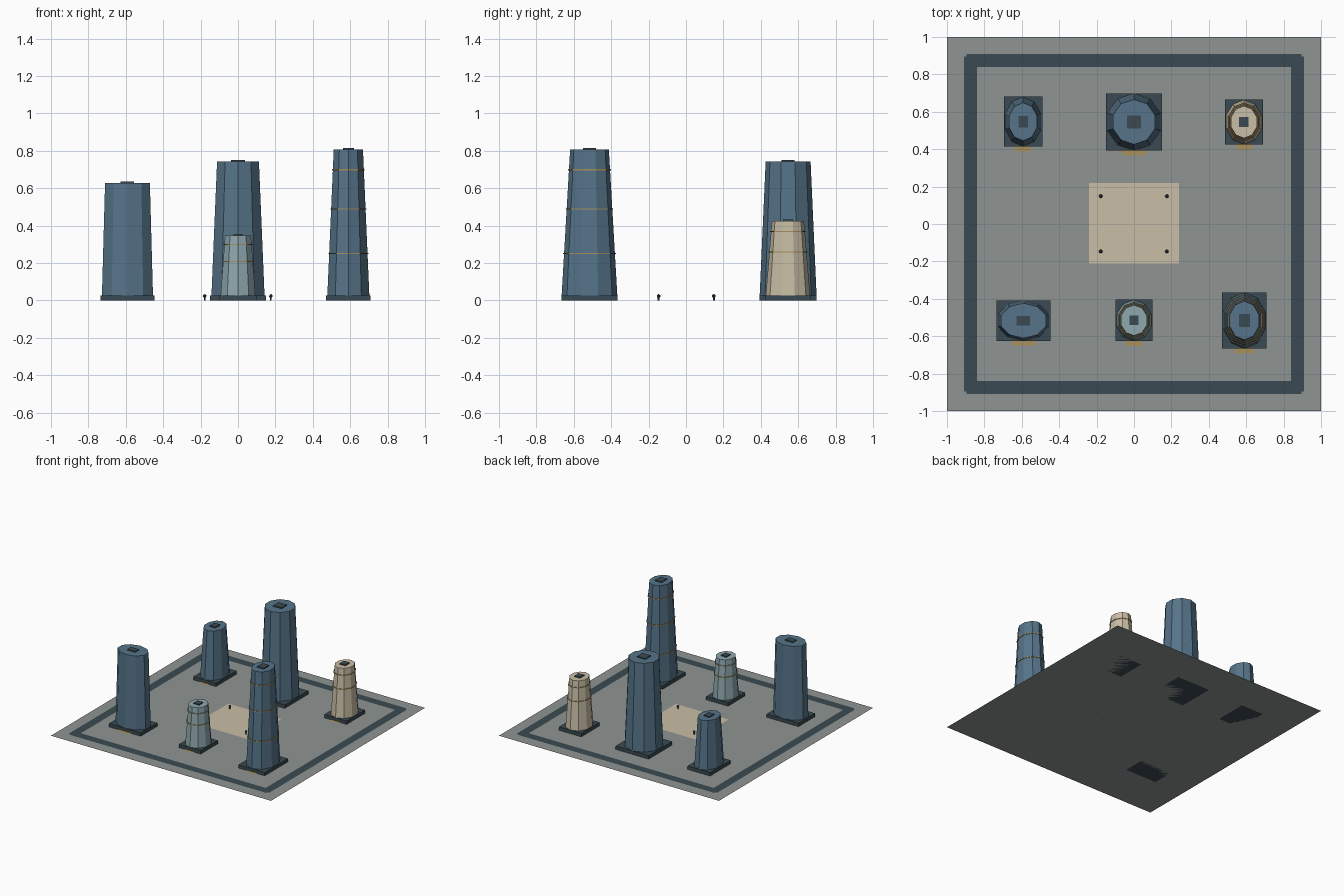
import bpy, bmesh
from mathutils import Matrix

if "Cube" in bpy.data.objects:
    bpy.data.objects.remove(bpy.data.objects["Cube"])


def material(name, hexa):
    # display colour to linear diffuse colour
    c = [int(hexa[i:i + 2], 16) / 255 for i in (0, 2, 4)]
    c = [v / 12.92 if v <= 0.04045 else ((v + 0.055) / 1.055) ** 2.4 for v in c]
    m = bpy.data.materials.new(name)
    m.diffuse_color = (*c, 1)
    m.use_nodes = True
    m.node_tree.nodes["Principled BSDF"].inputs["Base Color"].default_value = m.diffuse_color
    return m


STONE = material("stone", "8f9593")
DARK = material("dark_slate", "3a4a52")
CREAM = material("cream", "c9bea6")
BLUE = material("blue", "567489")
TEAL = material("pale_teal", "8ea8ae")
GOLD = material("gold", "a8905c")


def finish(name, bm, mat):
    me = bpy.data.meshes.new(name)
    bm.to_mesh(me)
    bm.free()
    me.materials.append(mat)
    ob = bpy.data.objects.new(name, me)
    bpy.context.collection.objects.link(ob)
    return ob


def place(x, y, z, sx=1, sy=1, sz=1):
    return Matrix.Translation((x, y, z)) @ Matrix.Diagonal((sx, sy, sz, 1))


def sheet(name, x, y, z, w, d, mat):
    bm = bmesh.new()
    bmesh.ops.create_grid(bm, x_segments=1, y_segments=1, size=0.5,
                          matrix=place(x, y, z, w, d))
    return finish(name, bm, mat)


def box(name, x, y, z0, w, d, h, mat):
    bm = bmesh.new()
    bmesh.ops.create_cube(bm, size=1, matrix=place(x, y, z0 + h / 2, w, d, h))
    return finish(name, bm, mat)


def drum(name, x, y, z0, rx, ry, h, top, mat, sides=10):
    # tapered prism with a vertex pointing along y
    bm = bmesh.new()
    bmesh.ops.create_cone(bm, cap_ends=True, segments=sides, radius1=1, radius2=top,
                          depth=h, matrix=place(x, y, z0 + h / 2, rx, ry))
    return finish(name, bm, mat)


# ground, border and plaza
sheet("ground", 0, 0, 0, 2, 2, STONE)
for s, a, b in ((1, "right", "back"), (-1, "left", "front")):
    sheet(f"border_{a}", s * 0.875, 0, 0.002, 0.07, 1.79, DARK)
    sheet(f"border_{b}", 0, s * 0.875, 0.0022, 1.79, 0.07, DARK)
sheet("plaza", 0, 0.003, 0.002, 0.48, 0.43, CREAM)

# bollards around the plaza
for x in (-0.178, 0.176):
    for y in (-0.147, 0.149):
        drum("bollard_post", x, y, 0, 0.005, 0.005, 0.022, 1, DARK, 6)
        bm = bmesh.new()
        bmesh.ops.create_icosphere(bm, subdivisions=1, radius=0.011,
                                   matrix=place(x, y, 0.024))
        finish("bollard_cap", bm, DARK)

BASE_H = 0.028


def tower(name, x, y, w, d, h, top, mat, bands=()):
    # plinth, tapered body, roof hatch and entry step
    box(f"{name}_plinth", x, y, 0, w, d, BASE_H, DARK)
    drum(f"{name}_body", x, y, BASE_H - 0.02, w / 2, d / 2, h - BASE_H + 0.02, top, mat)
    box(f"{name}_roof_hatch", x, y, h - 0.002, w * 0.25, d * 0.23, 0.01, DARK)
    sheet(f"{name}_entry", x, y - d / 2 - 0.008, 0.004, w * 0.42, 0.036, GOLD)
    # thin ledge rings
    for f in bands:
        r = 1 - (1 - top) * f
        drum(f"{name}_band", x, y, h * f - 0.003, w / 2 * r + 0.005,
             d / 2 * r + 0.005, 0.006, 1, GOLD)


tower("back_left_tower", -0.593, 0.547, 0.205, 0.267, 0.42, 0.765, BLUE)
tower("back_centre_tower", 0, 0.546, 0.30, 0.306, 0.743, 0.785, BLUE)
tower("back_right_tower", 0.588, 0.545, 0.203, 0.24, 0.425, 0.715, CREAM, (0.61, 0.87))
tower("front_left_tower", -0.591, -0.517, 0.288, 0.215, 0.628, 0.875, BLUE)
tower("front_centre_tower", 0, -0.515, 0.198, 0.222, 0.348, 0.735, TEAL, (0.60, 0.86))
tower("front_right_tower", 0.59, -0.516, 0.238, 0.30, 0.808, 0.69, BLUE, (0.31, 0.605, 0.865))
